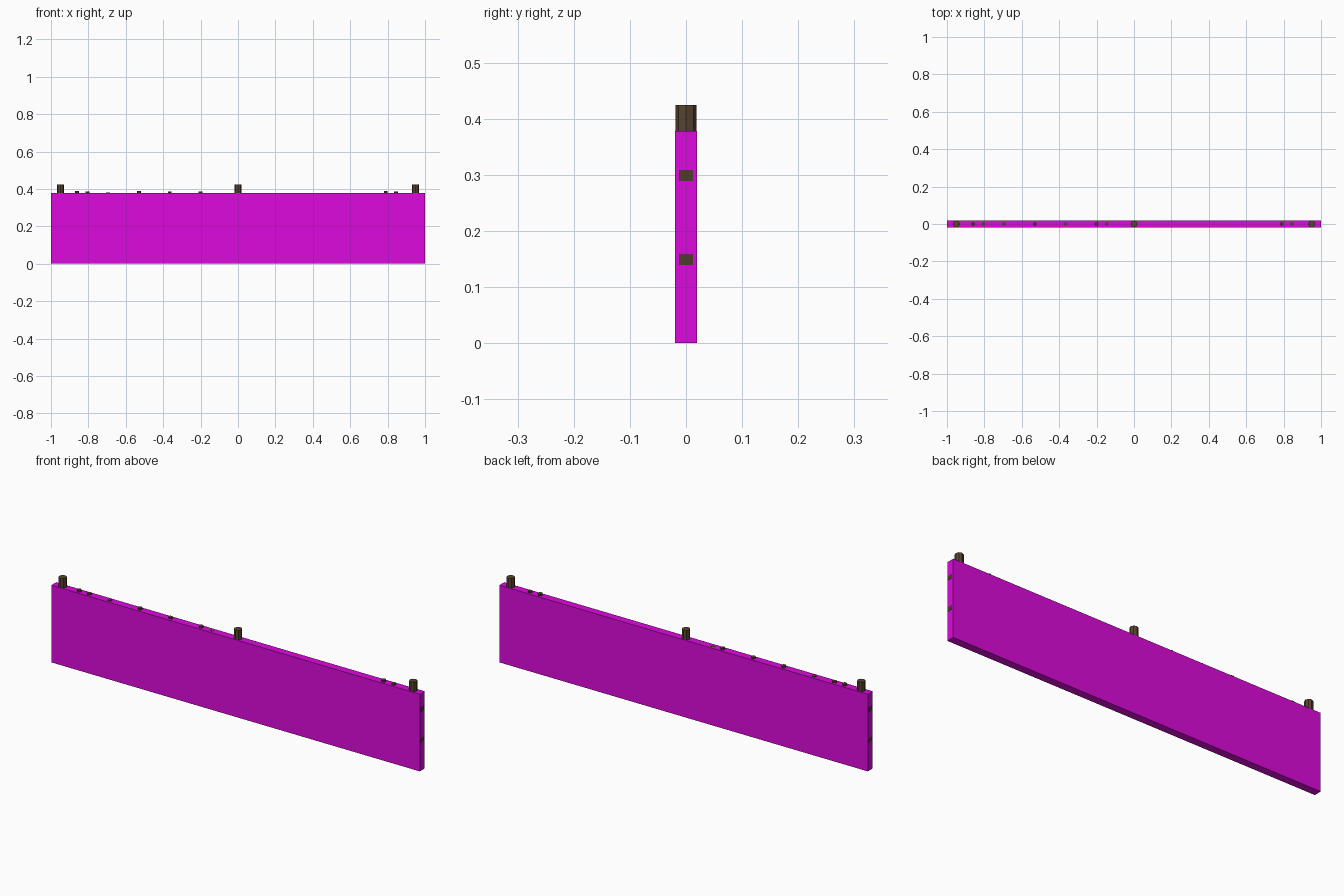
import bpy, random

if "Cube" in bpy.data.objects:
    bpy.data.objects.remove(bpy.data.objects["Cube"])
random.seed(4)


def material(name, rgb):
    m = bpy.data.materials.new(name)
    m.diffuse_color = (*rgb, 1)
    m.use_nodes = True
    m.node_tree.nodes["Principled BSDF"].inputs["Base Color"].default_value = m.diffuse_color
    return m


PANEL = material("panel_magenta", (0.72, 0.003, 0.72))
WOOD = material("wood_brown", (0.10, 0.06, 0.03))
DARK = material("dark_wood", (0.075, 0.045, 0.025))


def box(name, size, loc, mat):
    bpy.ops.mesh.primitive_cube_add(size=1, location=loc)
    ob = bpy.context.object
    ob.name = name
    ob.scale = size
    ob.data.materials.append(mat)
    return ob


def pole(name, x, radius, z0, z1, mat):
    bpy.ops.mesh.primitive_cylinder_add(vertices=8, radius=radius, depth=z1 - z0,
                                        location=(x, 0, (z0 + z1) / 2))
    ob = bpy.context.object
    ob.name = name
    ob.data.materials.append(mat)
    return ob


# Solid fence panel
PANEL_TOP = 0.378
box("panel", (1.998, 0.0384, PANEL_TOP), (0, 0, PANEL_TOP / 2), PANEL)

# Three tall posts
for x in (-0.95, 0, 0.95):
    pole("post", x, 0.019, 0.001, 0.425, WOOD)

# Two rails running end to end
for z in (0.149, 0.299):
    box("rail", (2.0, 0.025, 0.02), (0, 0, z), DARK)

# Evenly spaced pickets of uneven height; only the tallest poke out of the panel
tall = {0: 0.388, 1: 0.385, 3: 0.381, 6: 0.388, 9: 0.386, 12: 0.387,
        13: 0.379, 30: 0.388, 31: 0.385}
for i in range(32):
    x = -0.86 + 0.055 * i
    if abs(x) < 0.03:
        continue
    top = tall.get(i, random.uniform(0.36, 0.375))
    pole("picket", x, 0.0105, 0.02, top, WOOD)
